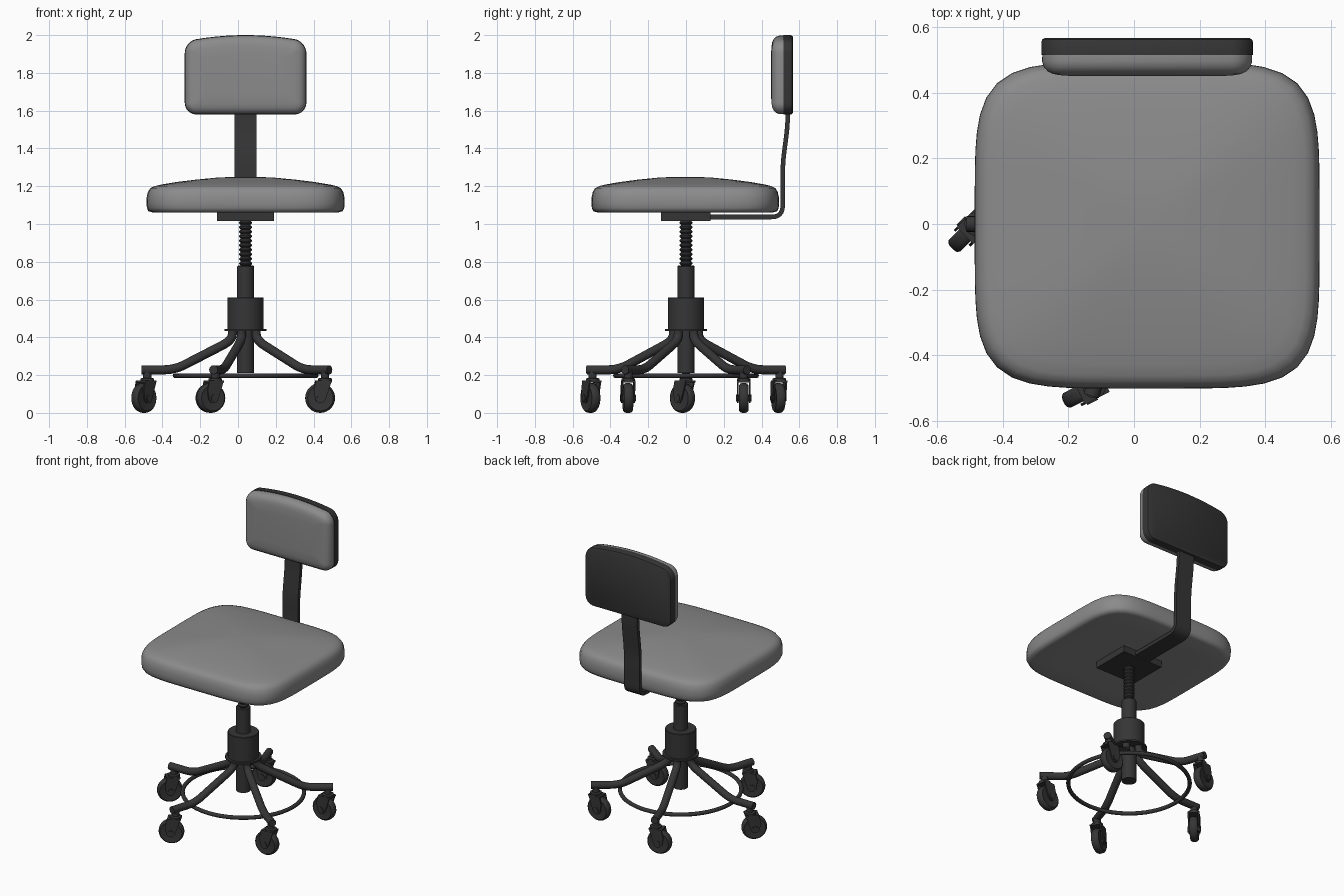
import bpy, bmesh, math
from mathutils import Matrix, Vector

if "Cube" in bpy.data.objects:
    bpy.data.objects.remove(bpy.data.objects["Cube"])

CX = 0.04  # x position of the chair's axis


def material(name, v):
    m = bpy.data.materials.new(name)
    m.diffuse_color = (v, v, v, 1)
    m.use_nodes = True
    m.node_tree.nodes["Principled BSDF"].inputs["Base Color"].default_value = m.diffuse_color
    return m


GREY = material("grey upholstery", 0.26)
DARK = material("dark metal", 0.036)


def loft(name, rings, mat, matrix=Matrix(), closed=False, angle=35):
    """Skin equal-sized rings of points; cap the ends unless closed."""
    bm = bmesh.new()
    vs = [[bm.verts.new(matrix @ Vector(p)) for p in r] for r in rings]
    n = len(rings[0])
    pairs = list(zip(vs, vs[1:])) + ([(vs[-1], vs[0])] if closed else [])
    for a, b in pairs:
        for i in range(n):
            j = (i + 1) % n
            bm.faces.new((a[i], a[j], b[j], b[i]))
    if not closed:
        bm.faces.new(vs[0])
        bm.faces.new(vs[-1])
    bmesh.ops.recalc_face_normals(bm, faces=bm.faces)
    me = bpy.data.meshes.new(name)
    bm.to_mesh(me)
    bm.free()
    me.materials.append(mat)
    ob = bpy.data.objects.new(name, me)
    bpy.context.collection.objects.link(ob)
    bpy.ops.object.select_all(action='DESELECT')
    ob.select_set(True)
    bpy.context.view_layer.objects.active = ob
    bpy.ops.object.shade_smooth_by_angle(angle=math.radians(angle))
    return ob


def circle(r, n):
    return [(r * math.cos(2 * math.pi * i / n), r * math.sin(2 * math.pi * i / n)) for i in range(n)]


def lathe(name, profile, mat, matrix=Matrix.Translation((CX, 0, 0)), n=32, **kw):
    return loft(name, [[(x, y, z) for x, y in circle(r, n)] for r, z in profile], mat, matrix, **kw)


def box(name, lo, hi, mat, matrix=Matrix()):
    rings = [[(lo[0], lo[1], z), (hi[0], lo[1], z), (hi[0], hi[1], z), (lo[0], hi[1], z)] for z in (lo[2], hi[2])]
    return loft(name, rings, mat, matrix)


def rounded_path(pts, d, steps=6):
    """Round the inner corners of a 2D path."""
    pts = [Vector(p) for p in pts]
    out = [pts[0]]
    for a, b, c in zip(pts, pts[1:], pts[2:]):
        p = b + (a - b).normalized() * min(d, (a - b).length * 0.49)
        q = b + (c - b).normalized() * min(d, (c - b).length * 0.49)
        for i in range(steps + 1):
            t = i / steps
            out.append(p * (1 - t) ** 2 + b * 2 * t * (1 - t) + q * t * t)
    return out + [pts[-1]]


def sweep(name, path, section, mat, matrix):
    """Sweep a section (sideways, in-plane) along a path in the xz plane."""
    rings = []
    for i, p in enumerate(path):
        t = (path[min(i + 1, len(path) - 1)] - path[max(i - 1, 0)]).normalized()
        rings.append([(p.x - t.y * v, u, p.y + t.x * v) for u, v in section])
    return loft(name, rings, mat, matrix)


def spin(deg):
    return Matrix.Translation((CX, 0, 0)) @ Matrix.Rotation(math.radians(deg), 4, 'Z')


# Seat cushion: rounded square rings with a domed top
def squircle(s, z, n=72):
    out = []
    for i in range(n):
        a = 2 * math.pi * i / n
        c, k = math.cos(a), math.sin(a)
        r = s / (abs(c) ** 5 + abs(k) ** 5) ** 0.2
        out.append((CX + 0.525 * r * c, -0.004 + 0.497 * r * k, z))
    return out


seat = [(0.3, 1.06), (0.7, 1.06), (0.94, 1.062), (0.98, 1.068), (0.995, 1.085), (1, 1.11), (0.998, 1.14),
        (0.985, 1.17), (0.96, 1.19), (0.92, 1.2), (0.85, 1.209), (0.7, 1.222), (0.5, 1.235), (0.3, 1.245),
        (0.15, 1.249), (0.03, 1.25)]
loft("seat", [squircle(s, z) for s, z in seat], GREY, angle=60)


# Backrest: arched rounded rectangle outlines
def back_outline(y, d):
    hw, hh, r = 0.322 - d, 0.21 - d, max(0.062 - d, 0.012)
    pts = []
    corners = [(1, 1, 0), (-1, 1, 90), (-1, -1, 180), (1, -1, 270)]
    for k, (sx, sz, a0) in enumerate(corners):
        for i in range(9):
            a = math.radians(a0 + i * 90 / 8)
            pts.append((sx * (hw - r) + r * math.cos(a), sz * (hh - r) + r * math.sin(a)))
        if sz == 1 and sx == 1:  # extra points along the top for the arch
            pts += [((hw - r) * (1 - i / 5), hh) for i in range(1, 10)]
    return [(CX + x, y, 1.79 + z - (0.033 * (x / 0.322) ** 2 if z > 0 else 0) * min(1, z / 0.12))
            for x, z in pts]


loft("backrest_cushion", [back_outline(y, d) for y, d in
     [(0.516, 0.003), (0.495, 0.002), (0.478, 0.008), (0.465, 0.019), (0.457, 0.035), (0.453, 0.058), (0.45, 0.1)]],
     GREY, angle=60)
loft("backrest_shell", [back_outline(y, d) for y, d in
     [(0.515, 0.0), (0.555, 0.0), (0.562, 0.003), (0.566, 0.01)]], DARK)

# Backrest support strip and seat bracket
strip = rounded_path([(0.08, 1.037), (0.512, 1.037), (0.512, 1.32), (0.538, 1.52), (0.54, 1.64)], 0.06)
flat = [(-0.058, -0.012), (0.058, -0.012), (0.058, 0.012), (-0.058, 0.012)]
sweep("backrest_support", strip, flat, DARK, spin(90))
box("seat_bracket", (-0.11, -0.133, 1.017), (0.19, 0.13, 1.062), DARK)

# Centre column: screw, tubes, hub and flange
thread = [(0.026, 0.76)]
for i in range(10):
    z = 0.78 + i * 0.024
    thread += [(0.026, z), (0.034, z + 0.008), (0.034, z + 0.014), (0.026, z + 0.022)]
lathe("height_screw", thread + [(0.026, 1.03)], DARK, n=24, angle=25)
lathe("upper_tube", [(0.045, 0.6), (0.045, 0.775), (0.04, 0.78)], DARK)
lathe("hub", [(0.096, 0.44), (0.096, 0.608), (0.093, 0.611)], DARK)
lathe("hub_flange", [(0.112, 0.434), (0.112, 0.445)], DARK)
lathe("lower_tube", [(0.045, 0.212), (0.045, 0.44)], DARK)

# Foot ring
ring = []
for i in range(64):
    a = 2 * math.pi * i / 64
    ring.append([(CX + (0.373 + u) * math.cos(a), (0.373 + u) * math.sin(a), 0.197 + v) for u, v in circle(0.013, 10)])
loft("foot_ring", ring, DARK, closed=True, angle=60)


# Swivel caster: wheel, hub caps, fork and stem, trailing along +x
def caster(tag, pos, deg):
    m = Matrix.Translation(pos) @ Matrix.Rotation(math.radians(deg), 4, 'Z')
    tr, zc = 0.026, 0.079
    axle = m @ Matrix.Translation((tr, 0, zc)) @ Matrix.Rotation(math.pi / 2, 4, 'X')
    lathe("caster_wheel_" + tag, [(0.05, -0.022), (0.068, -0.025), (0.076, -0.018), (0.079, -0.008), (0.079, 0.008),
          (0.076, 0.018), (0.068, 0.025), (0.05, 0.022)], DARK, axle, n=28)
    lathe("caster_axle_" + tag, [(0.018, -0.041), (0.018, 0.041)], DARK, axle, n=16)
    side = [(-0.034, 0.172), (0.05, 0.172), (tr + 0.036, 0.12), (tr + 0.028, 0.07), (tr + 0.012, 0.052),
            (tr - 0.012, 0.052), (tr - 0.026, 0.07), (-0.02, 0.13)]
    for s, word in ((-1, "left"), (1, "right")):
        loft("caster_fork_%s_%s" % (word, tag), [[(x, s * y, z) for x, z in side] for y in (0.028, 0.036)], DARK, m)
    box("caster_bridge_" + tag, (-0.034, -0.036, 0.162), (0.05, 0.036, 0.172), DARK, m)
    lathe("caster_stem_" + tag, [(0.036, 0.17), (0.036, 0.182), (0.022, 0.186), (0.022, 0.225)], DARK, m, n=20)


# Five bent tube legs, each with a caster at its own swivel angle
leg = rounded_path([(0.07, 0.45), (0.07, 0.385), (0.375, 0.228), (0.55, 0.228)], 0.06)
for i, swivel in enumerate((180, 192, 225, 207, 184)):
    deg = 36 + 72 * i
    tag = str(i + 1)
    sweep("leg_" + tag, leg, circle(0.024, 16), DARK, spin(deg))
    caster(tag, spin(deg) @ Vector((0.52, 0, 0)), swivel)
